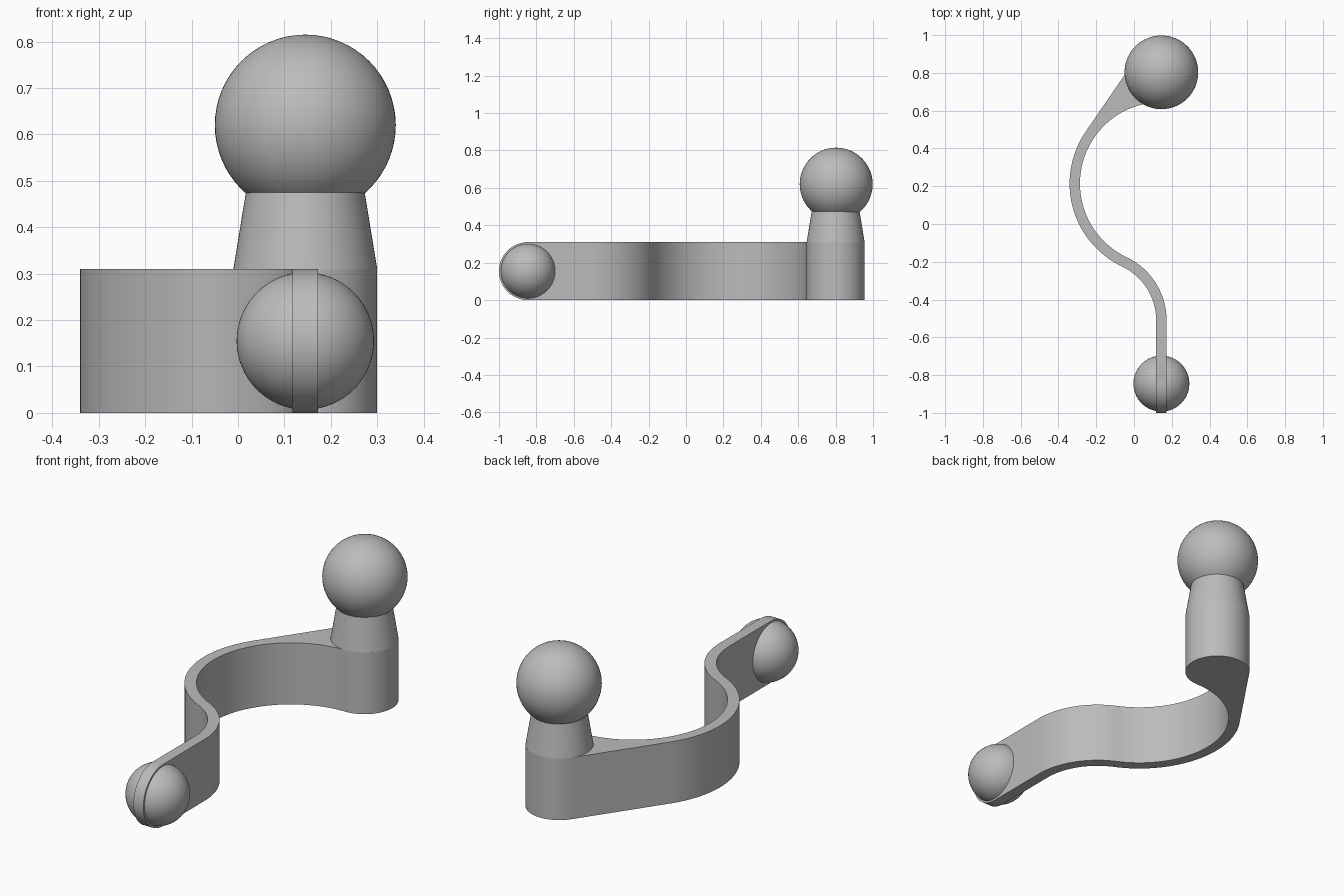
import bpy, bmesh
from math import sin, cos, asin, atan2, pi, radians
from mathutils import Vector

cube = bpy.data.objects.get("Cube")
if cube:
    bpy.data.objects.remove(cube, do_unlink=True)

AXIS_X = 0.145                 # line through both ball centres
HEIGHT = 0.31                  # height of the curved arm
HALF = 0.0275                  # half the arm's thickness
POST_Y, POST_R = 0.80, 0.155
TIP_Y, TIP_R = -0.845, HEIGHT / 2

grey = bpy.data.materials.new("plain grey")
grey.diffuse_color = (0.5, 0.5, 0.5, 1)
grey.use_nodes = True
shader = grey.node_tree.nodes["Principled BSDF"]
shader.inputs["Base Color"].default_value = (0.5, 0.5, 0.5, 1)
shader.inputs["Roughness"].default_value = 0.6


def finish(name, bm):
    """Turn a bmesh into a shaded object."""
    bmesh.ops.recalc_face_normals(bm, faces=bm.faces[:])
    mesh = bpy.data.meshes.new(name)
    bm.to_mesh(mesh)
    bm.free()
    mesh.materials.append(grey)
    obj = bpy.data.objects.new(name, mesh)
    bpy.context.collection.objects.link(obj)
    bpy.ops.object.select_all(action='DESELECT')
    bpy.context.view_layer.objects.active = obj
    obj.select_set(True)
    bpy.ops.object.shade_smooth_by_angle(angle=radians(30))
    return obj


def arc(centre, r, start, end, steps=32):
    return [(centre[0] + r * cos(start + (end - start) * i / steps),
             centre[1] + r * sin(start + (end - start) * i / steps))
            for i in range(steps + 1)]


def prism(bm, points, offset):
    face = bm.faces.new([bm.verts.new(p) for p in points])
    new = bmesh.ops.extrude_face_region(bm, geom=[face], use_keep_orig=True)
    verts = [g for g in new["geom"] if isinstance(g, bmesh.types.BMVert)]
    bmesh.ops.translate(bm, verts=verts, vec=offset)


def ball(name, centre, r):
    bm = bmesh.new()
    bmesh.ops.create_uvsphere(bm, u_segments=64, v_segments=32, radius=r)
    bmesh.ops.translate(bm, verts=bm.verts, vec=centre)
    return finish(name, bm)


# Arm outline: two tangent bends, flowing into the round post
outer = 0.486
inner = outer - 2 * HALF
mid = outer - HALF
big = (AXIS_X, POST_Y - POST_R - inner)
small_y = -0.51
dy = big[1] - small_y
small_r = (dy * dy - mid * mid) / (2 * mid)
small = (AXIS_X - small_r, small_y)
join = atan2(dy, small_r)
tangent = pi - asin((outer - POST_R) / (POST_Y - big[1]))

outline = [(AXIS_X - HALF, TIP_Y)]
outline += arc(small, small_r - HALF, 0, join)
outline += arc(big, outer, join + pi, tangent, 48)[1:]
outline += arc((AXIS_X, POST_Y), POST_R, tangent, -pi / 2, 48)
outline += arc(big, inner, pi / 2, join + pi, 64)[1:]
outline += arc(small, small_r + HALF, join, 0)[1:]
outline += [(AXIS_X + HALF, TIP_Y)]

bm = bmesh.new()
prism(bm, [(x, y, 0) for x, y in outline], Vector((0, 0, HEIGHT)))

# Half-round tip, welded to the arm
tip = arc((TIP_Y, TIP_R), TIP_R, pi / 2, 3 * pi / 2, 40)
prism(bm, [(AXIS_X - HALF, y, z) for y, z in tip], Vector((2 * HALF, 0, 0)))
seam = [f for f in bm.faces
        if all(abs(v.co.y - TIP_Y) < 1e-4 for v in f.verts)]
bmesh.ops.delete(bm, geom=seam, context='FACES')
bmesh.ops.remove_doubles(bm, verts=bm.verts[:], dist=1e-4)
finish("curved_arm", bm)

# Tapered neck on the post
neck_top = 0.475
bm = bmesh.new()
bmesh.ops.create_cone(bm, cap_ends=True, segments=64, radius1=POST_R,
                      radius2=0.128, depth=neck_top - HEIGHT)
bmesh.ops.translate(bm, verts=bm.verts,
                    vec=(AXIS_X, POST_Y, (neck_top + HEIGHT) / 2))
finish("post_neck", bm)

# Balls
ball("top_ball", (AXIS_X, 0.803, 0.62), 0.195)
ball("tip_ball", (AXIS_X, TIP_Y, TIP_R), 0.148)
